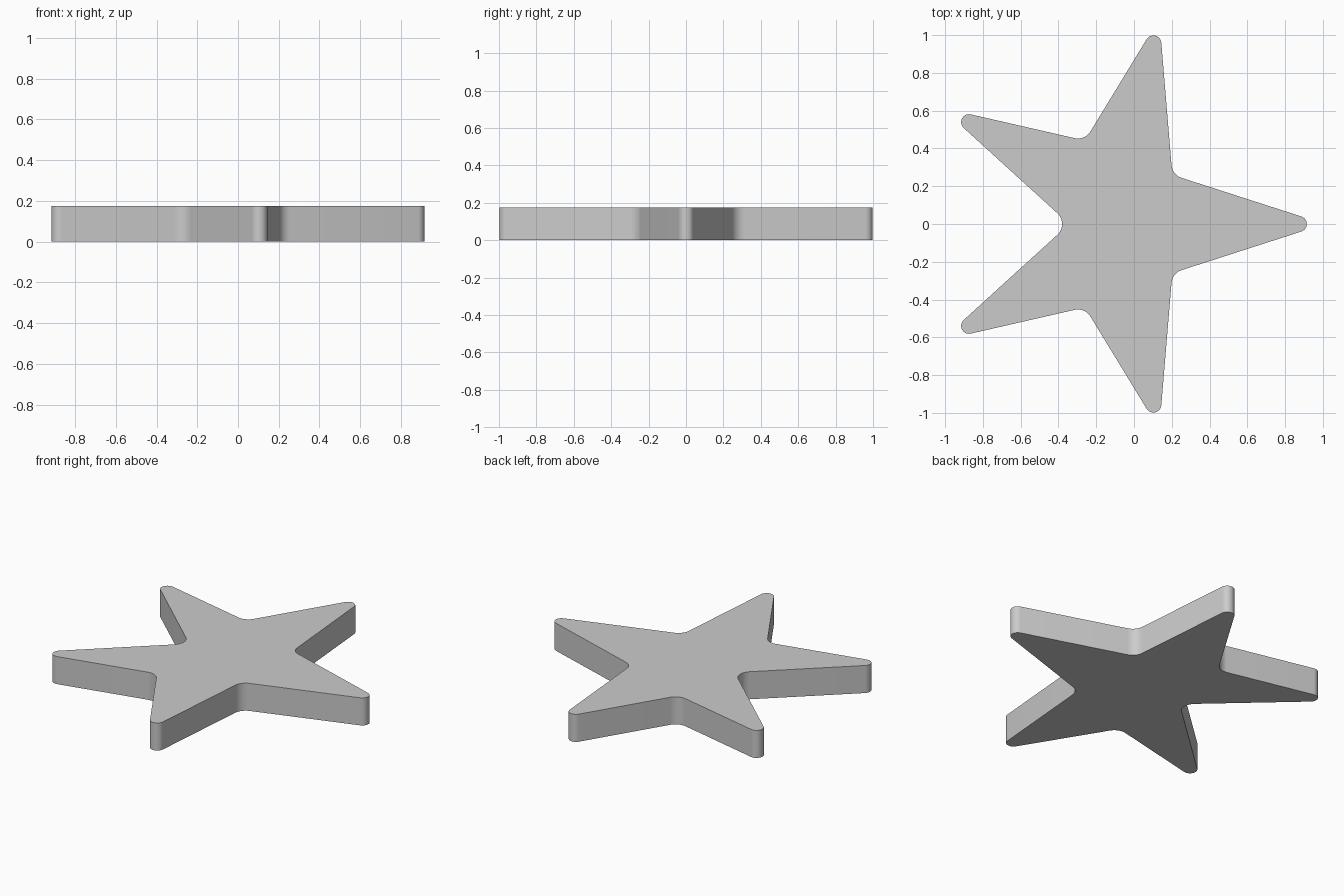
import bpy, bmesh, math
from mathutils import Vector

if "Cube" in bpy.data.objects:
    bpy.data.objects.remove(bpy.data.objects["Cube"])

HEIGHT = 0.175
TIP_R, NOTCH_R = 0.042, 0.078
STEPS = 10

# Sharp corners of the upper half of the outline: (x, y, corner radius)
half = [
    (1.010, 0.000, TIP_R),
    (0.203, 0.260, NOTCH_R),
    (0.134, 1.088, TIP_R),
    (-0.260, 0.442, NOTCH_R),
    (-1.020, 0.616, TIP_R),
    (-0.343, 0.000, NOTCH_R),
]
corners = half + [(x, -y, r) for x, y, r in reversed(half[1:-1])]


def fillet(prev, cur, nxt, r):
    """Arc of radius r that rounds the corner at cur."""
    a, b = (prev - cur).normalized(), (nxt - cur).normalized()
    h = a.angle(b) / 2
    centre = cur + (a + b).normalized() * (r / math.sin(h))
    start = cur + a * (r / math.tan(h)) - centre
    end = cur + b * (r / math.tan(h)) - centre
    sweep = math.pi - 2 * h
    if start.x * end.y - start.y * end.x < 0:
        sweep = -sweep
    pts = []
    for i in range(STEPS + 1):
        t = sweep * i / STEPS
        c, s = math.cos(t), math.sin(t)
        pts.append(centre + Vector((start.x * c - start.y * s,
                                    start.x * s + start.y * c)))
    return pts


# Rounded outline
outline = []
n = len(corners)
for i in range(n):
    p, c, q = (Vector(corners[(i + k) % n][:2]) for k in (-1, 0, 1))
    outline += fillet(p, c, q, corners[i][2])

# Extruded star plate
bm = bmesh.new()
base = bm.faces.new([bm.verts.new((p.x, p.y, 0)) for p in outline])
top = bmesh.ops.extrude_face_region(bm, geom=[base], use_keep_orig=True)["geom"]
bmesh.ops.translate(bm, vec=(0, 0, HEIGHT),
                    verts=[g for g in top if isinstance(g, bmesh.types.BMVert)])
bmesh.ops.recalc_face_normals(bm, faces=bm.faces[:])
mesh = bpy.data.meshes.new("star_plate")
bm.to_mesh(mesh)
bm.free()

star = bpy.data.objects.new("star_plate", mesh)
bpy.context.collection.objects.link(star)
bpy.context.view_layer.objects.active = star
star.select_set(True)
bpy.ops.object.shade_smooth_by_angle(angle=math.radians(30))
